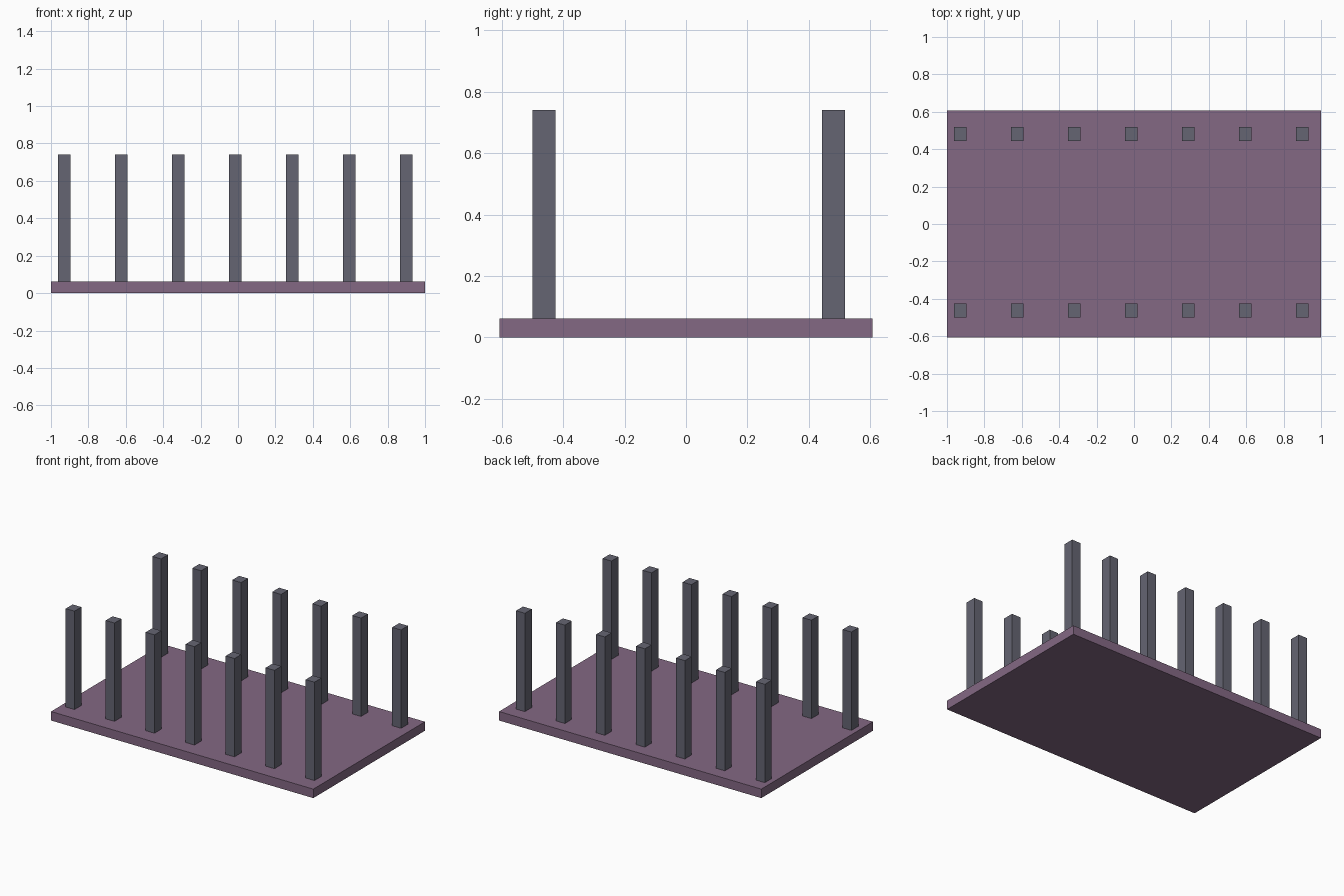
import bpy

if "Cube" in bpy.data.objects:
    bpy.data.objects.remove(bpy.data.objects["Cube"])


def make_material(name, rgb):
    mat = bpy.data.materials.new(name)
    mat.diffuse_color = (*rgb, 1.0)
    mat.use_nodes = True
    mat.node_tree.nodes["Principled BSDF"].inputs["Base Color"].default_value = mat.diffuse_color
    return mat


def add_box(name, center, size, mat):
    bpy.ops.mesh.primitive_cube_add(size=1, location=center)
    obj = bpy.context.object
    obj.name = name
    obj.scale = size
    bpy.ops.object.transform_apply(location=False, rotation=False, scale=True)
    obj.data.materials.append(mat)
    return obj


plum = make_material("dusty plum", (0.23, 0.14, 0.23))
slate = make_material("slate grey", (0.13, 0.13, 0.17))

BASE_H = 0.062
TOP_Z = 0.74

# Floor slab
add_box("floor_slab", (0, 0, BASE_H / 2), (2.0, 1.216, BASE_H), plum)

# Two rows of seven square posts, standing on the slab
for row, y in (("front", -0.463), ("back", 0.48)):
    for i in range(7):
        x = -0.93 + i * 0.305
        add_box(f"{row}_post_{i + 1}", (x, y, (BASE_H + TOP_Z) / 2),
                (0.067, 0.075, TOP_Z - BASE_H), slate)
